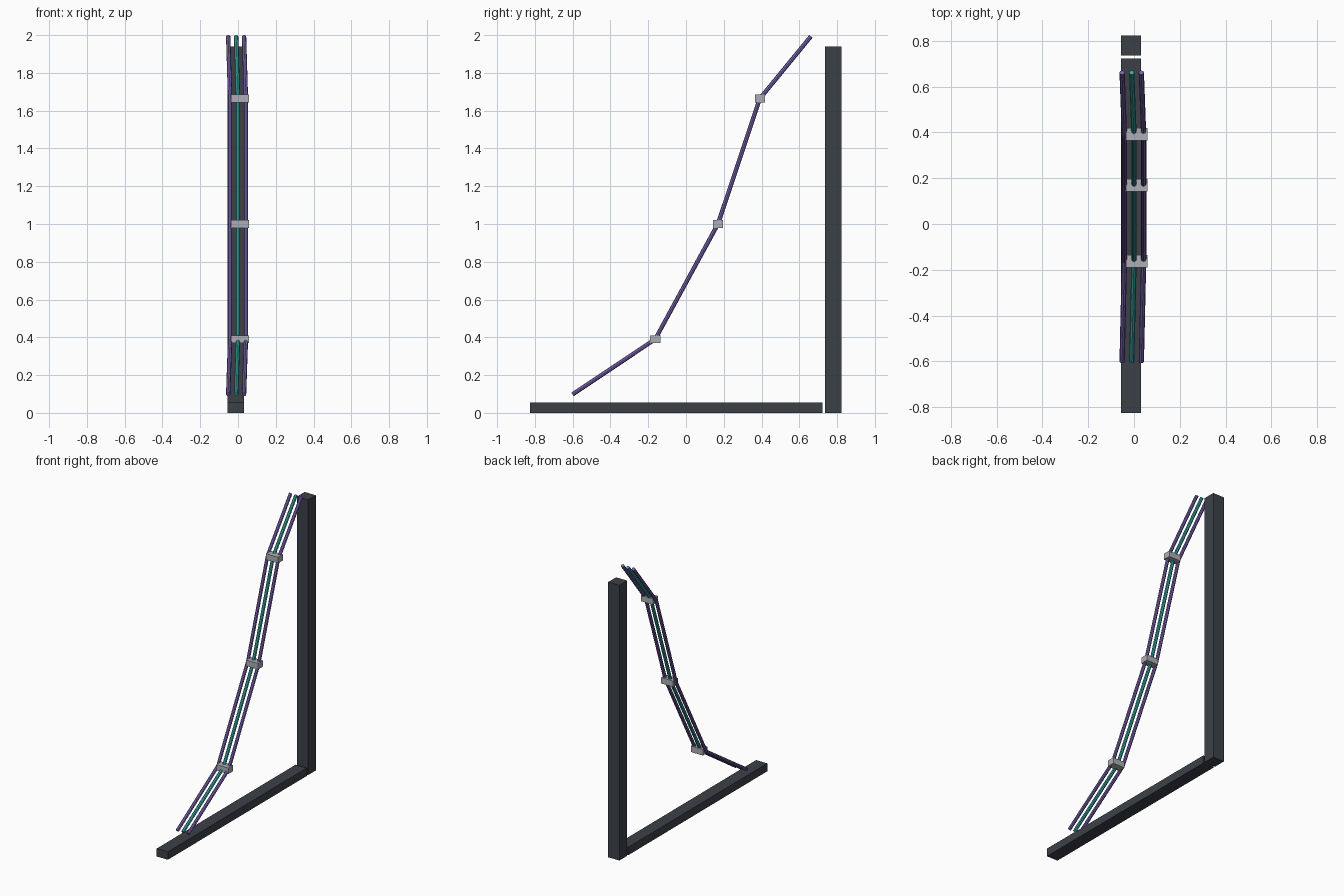
import bpy

if "Cube" in bpy.data.objects:
    bpy.data.objects.remove(bpy.data.objects["Cube"])


def material(name, color):
    m = bpy.data.materials.new(name)
    m.diffuse_color = (*color, 1)
    m.use_nodes = True
    m.node_tree.nodes["Principled BSDF"].inputs["Base Color"].default_value = m.diffuse_color
    return m


dark = material("dark_frame", (0.045, 0.053, 0.063))
purple = material("purple_cable", (0.2, 0.13, 0.45))
teal = material("teal_cable", (0.04, 0.40, 0.37))
grey = material("clip_grey", (0.42, 0.43, 0.46))


def box(name, lo, hi, mat):
    bpy.ops.mesh.primitive_cube_add(size=1, location=[(a + b) / 2 for a, b in zip(lo, hi)])
    o = bpy.context.object
    o.name = name
    o.scale = [b - a for a, b in zip(lo, hi)]
    bpy.ops.object.transform_apply(location=False, rotation=False, scale=True)
    o.data.materials.append(mat)
    return o


def cable(name, points, mat, radius=0.0115):
    c = bpy.data.curves.new(name, 'CURVE')
    c.dimensions = '3D'
    c.bevel_depth = radius
    c.bevel_resolution = 2
    c.use_fill_caps = True
    s = c.splines.new('POLY')
    s.points.add(len(points) - 1)
    for p, co in zip(s.points, points):
        p.co = (*co, 1)
    s.use_smooth = False
    c.materials.append(mat)
    o = bpy.data.objects.new(name, c)
    bpy.context.collection.objects.link(o)


# Frame: floor rail and upright post
box("floor_rail", (-0.056, -0.825, 0), (0.031, 0.722, 0.056), dark)
box("upright_post", (-0.056, 0.735, 0), (0.031, 0.822, 1.94), dark)

# Side profile of the cable run: (x shift, y, z)
path = [(-0.01, -0.601, 0.098), (0, -0.163, 0.39), (0, 0.169, 1.0),
        (0, 0.391, 1.664), (-0.01, 0.661, 1.993)]

# Three parallel cables
for name, x, mat in (("left_cable", -0.042, purple), ("middle_cable", 0, teal),
                     ("right_cable", 0.042, purple)):
    cable(name, [(x + dx, y, z) for dx, y, z in path], mat)

# Clips at the bends
for name, (_, y, z) in zip(("lower_clip", "middle_clip", "upper_clip"), path[1:4]):
    box(name, (-0.036, y - 0.027, z - 0.021), (0.058, y + 0.027, z + 0.021), grey)
